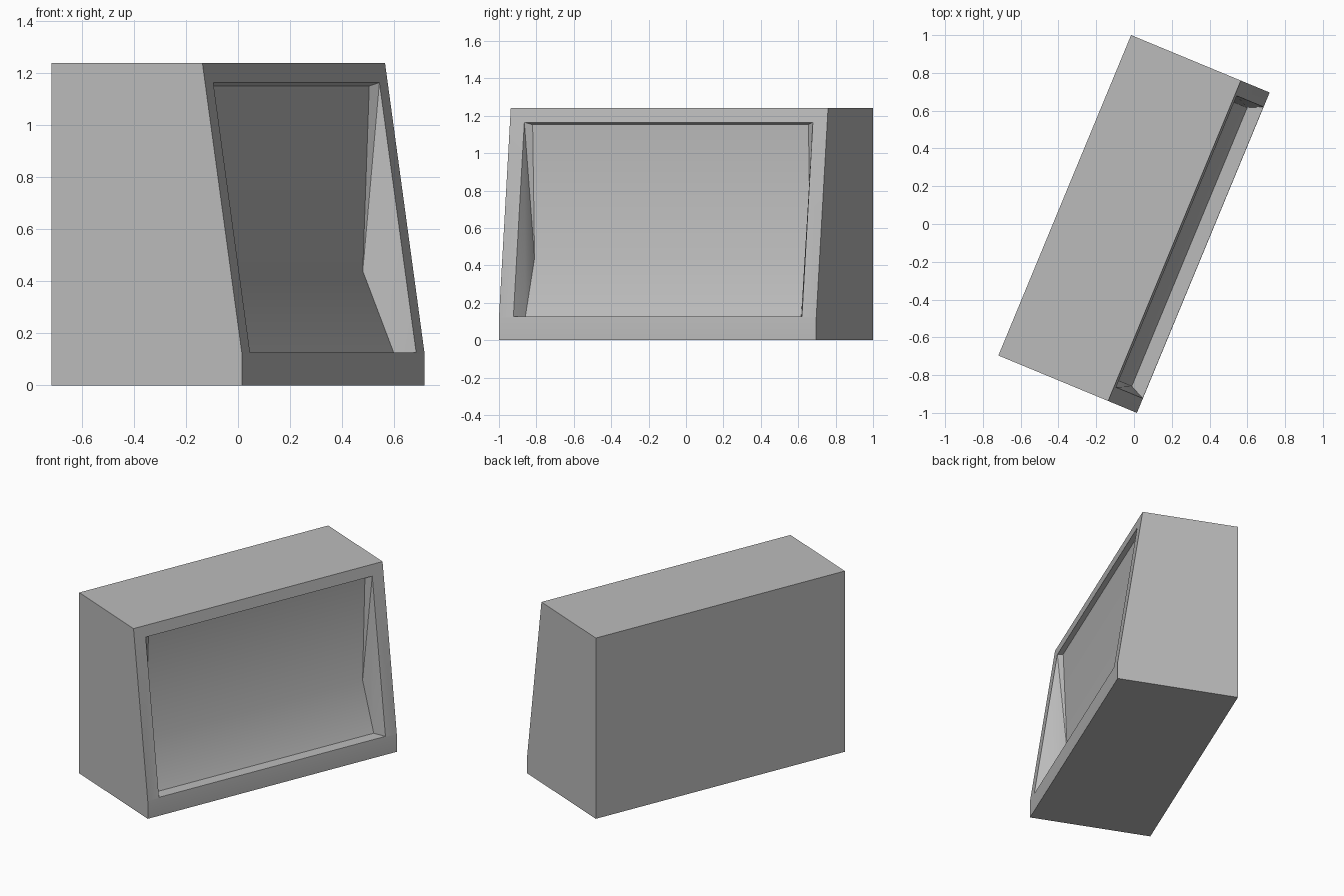
import bpy
import bmesh
import math

cube = bpy.data.objects.get("Cube")
if cube:
    bpy.data.objects.remove(cube, do_unlink=True)

# Overall sizes, in the cabinet's own axes: x along its length, front at -y
HALF = 0.918
BACK = 0.397
HEIGHT = 1.24
OPEN_HALF = 0.835
RECESS_HALF = 0.798

# One grey finish
grey = bpy.data.materials.new("cabinet_grey")
colour = (0.5, 0.5, 0.5, 1.0)
grey.use_nodes = True
grey.diffuse_color = colour
grey.node_tree.nodes["Principled BSDF"].inputs["Base Color"].default_value = colour

bm = bmesh.new()


def pair(half, y, z):
    """A left and right vertex at the same depth and height."""
    return [bm.verts.new((side * half, y, z)) for side in (-1, 1)]


def bridge(a, b):
    """A quad between two left-right pairs."""
    bm.faces.new((a[0], a[1], b[1], b[0]))


# Outer shell profile
back_low = pair(HALF, BACK, 0)
front_low = pair(HALF, -BACK, 0)
kink = pair(HALF, -BACK, 0.12)
front_top = pair(HALF, -0.232, HEIGHT)
back_top = pair(HALF, BACK, HEIGHT)

# Opening in the sloping front, and the angled back of the recess
open_low = pair(OPEN_HALF, -0.396, 0.126)
open_top = pair(OPEN_HALF, -0.243, 1.165)
recess_low = pair(RECESS_HALF, -0.318, 0.126)
recess_mid = pair(RECESS_HALF, -0.189, 0.44)
recess_top = pair(RECESS_HALF, -0.216, 1.152)

# Faces that run the full length
strips = [
    (back_low, front_low), (front_low, kink), (front_top, back_top),
    (back_top, back_low), (kink, open_low), (open_top, front_top),
    (open_low, recess_low), (recess_low, recess_mid),
    (recess_mid, recess_top), (recess_top, open_top),
]
for a, b in strips:
    bridge(a, b)

# End panels, frame uprights and recess cheeks
for i in range(2):
    bm.faces.new([p[i] for p in (back_low, front_low, kink, front_top, back_top)])
    bm.faces.new([p[i] for p in (kink, open_low, open_top, front_top)])
    for a, b in ((recess_top, recess_mid), (recess_mid, recess_low),
                 (recess_low, open_low)):
        bm.faces.new((open_top[i], a[i], b[i]))

bmesh.ops.recalc_face_normals(bm, faces=bm.faces)
mesh = bpy.data.meshes.new("cabinet")
bm.to_mesh(mesh)
bm.free()
mesh.materials.append(grey)

# The cabinet stands turned about the vertical
cabinet = bpy.data.objects.new("cabinet", mesh)
bpy.context.collection.objects.link(cabinet)
cabinet.rotation_euler.z = math.radians(67.5)

bpy.ops.object.select_all(action="DESELECT")
cabinet.select_set(True)
bpy.context.view_layer.objects.active = cabinet
bpy.ops.object.shade_smooth_by_angle(angle=math.radians(30))
